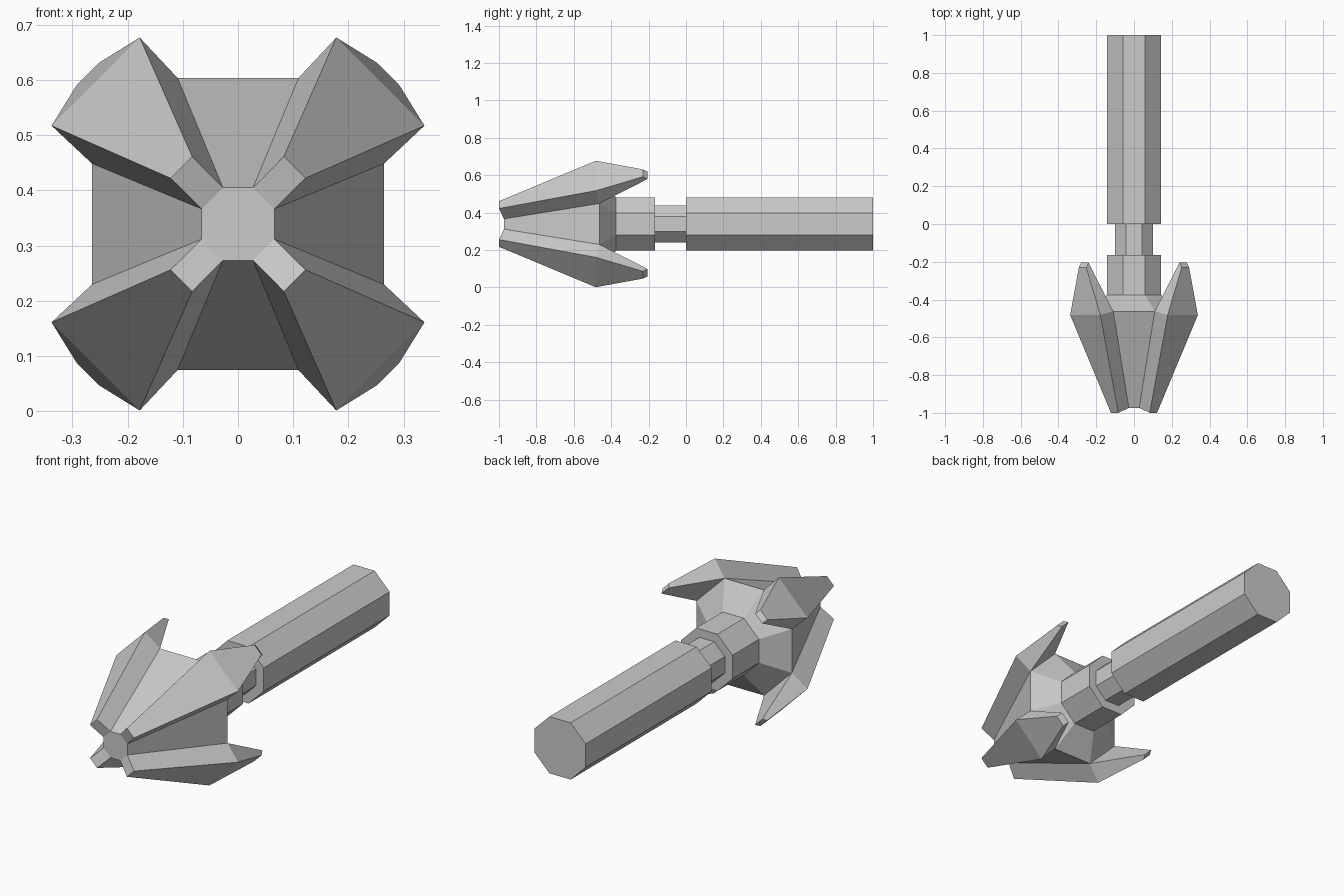
import bpy, bmesh
from math import cos, sin, pi

if "Cube" in bpy.data.objects:
    bpy.data.objects.remove(bpy.data.objects["Cube"])

CZ = 0.339   # height of the shaft axis


def octagon(bm, y, apothem):
    r = apothem / cos(pi / 8)
    return [bm.verts.new((r * cos(pi / 8 + i * pi / 4), y, CZ + r * sin(pi / 8 + i * pi / 4)))
            for i in range(8)]


def loft(bm, profile):
    """Octagonal rings along y, joined with quads and capped at both ends."""
    rings = [octagon(bm, y, a) for y, a in profile]
    sides = []
    for r0, r1 in zip(rings, rings[1:]):
        sides.append([bm.faces.new((r0[i], r0[(i + 1) % 8], r1[(i + 1) % 8], r1[i]))
                      for i in range(8)])
    bm.faces.new(rings[0])
    bm.faces.new(rings[-1])
    return rings, sides


def finish(bm, name):
    bmesh.ops.recalc_face_normals(bm, faces=bm.faces)
    mesh = bpy.data.meshes.new(name)
    bm.to_mesh(mesh)
    bm.free()
    ob = bpy.data.objects.new(name, mesh)
    bpy.context.collection.objects.link(ob)
    return ob


# Handle with its narrower neck
bm = bmesh.new()
loft(bm, [(1.0, 0.1425), (0.0, 0.1425), (0.0, 0.10), (-0.165, 0.10)])
finish(bm, "handle")

# Head: collar, flare and tapering nose
bm = bmesh.new()
rings, sides = loft(bm, [(-0.165, 0.1425), (-0.375, 0.1425), (-0.462, 0.265), (-0.973, 0.066)])
rear, front = rings[-2], rings[-1]

# Four swept-back prongs on the diagonal nose faces: (radius, half width, y)
PRONG = [(0.145, 0.0276, -1.0), (0.365, 0.113, -0.482),
         (0.385, 0.0276, -0.23), (0.368, 0.0276, -0.205)]
for i in range(0, 8, 2):
    bm.faces.remove(sides[-1][i])
    ang = pi / 4 + i * pi / 4
    pairs = [(front[i], front[i + 1])]
    for rad, hw, y in PRONG:
        pairs.append(tuple(bm.verts.new((rad * cos(ang) - s * hw * sin(ang), y,
                                         CZ + rad * sin(ang) + s * hw * cos(ang)))
                           for s in (-1, 1)))
    pairs.append((rear[i], rear[i + 1]))
    for p, q in zip(pairs, pairs[1:]):
        bm.faces.new((p[0], p[1], q[1], q[0]))
    for s in (0, 1):
        a, c, d, e, f, b = [p[s] for p in pairs]
        bm.faces.new((a, c, d, b))
        bm.faces.new((b, d, e, f))
finish(bm, "pronged_head")
